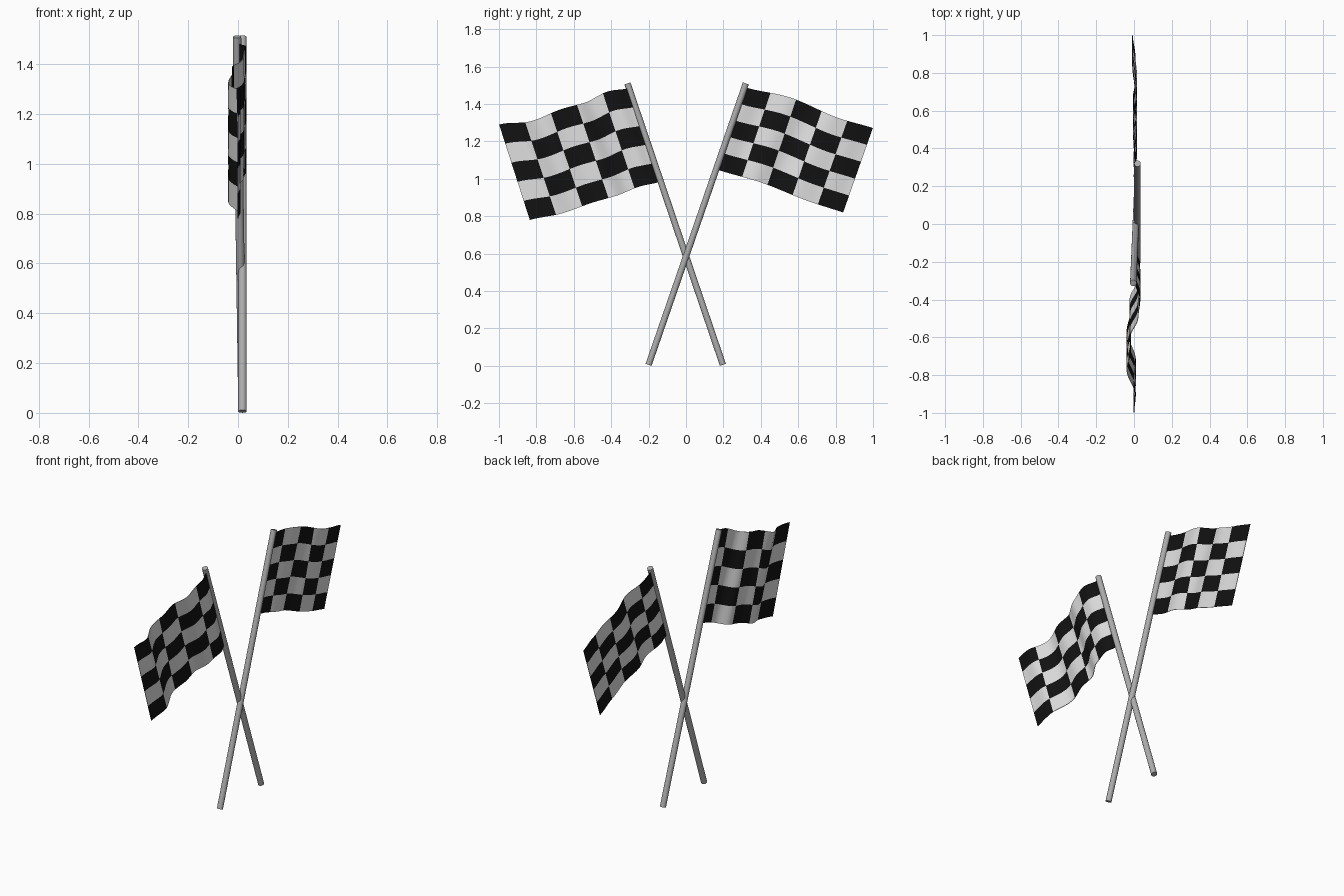
import bpy, bmesh
from mathutils import Vector

if "Cube" in bpy.data.objects:
    bpy.data.objects.remove(bpy.data.objects["Cube"])


def material(name, c):
    m = bpy.data.materials.new(name)
    m.diffuse_color = (c, c, c, 1)
    m.use_nodes = True
    m.node_tree.nodes["Principled BSDF"].inputs["Base Color"].default_value = m.diffuse_color
    return m


WHITE = material("white cloth", 0.75)
BLACK = material("black cloth", 0.006)
GREY = material("grey pole", 0.42)


def smooth(obj):
    bpy.ops.object.select_all(action='DESELECT')
    obj.select_set(True)
    bpy.context.view_layer.objects.active = obj
    bpy.ops.object.shade_smooth_by_angle(angle=0.7)


def pole(name, bottom, top, radius=0.017):
    a, b = Vector(bottom), Vector(top)
    d = b - a
    bpy.ops.mesh.primitive_cylinder_add(vertices=20, radius=radius, depth=d.length, location=(a + b) / 2)
    obj = bpy.context.object
    obj.name = name
    obj.rotation_euler = d.to_track_quat('Z', 'Y').to_euler()
    obj.data.materials.append(GREY)
    smooth(obj)


def curve(knots, t):
    """Smooth interpolation through (position, value) knots."""
    t = min(max(t, 0), 1)
    for (t0, v0), (t1, v1) in zip(knots, knots[1:]):
        if t <= t1:
            s = (t - t0) / (t1 - t0)
            return v0 + (v1 - v0) * s * s * (3 - 2 * s)
    return knots[-1][1]


def flag(name, corners, ripple, lift, shear):
    """Rippled 5 x 5 chequered cloth; corners are (y, z): pole top, outer top, outer bottom, pole bottom."""
    pt, ot, ob, pb = [Vector((0, y, z)) for y, z in corners]
    cells, su, sv = 5, 8, 4
    nu, nv = cells * su, cells * sv
    bm = bmesh.new()
    grid = []
    for j in range(nv + 1):
        v = j / nv
        row = []
        for i in range(nu + 1):
            u = i / nu
            p = pt.lerp(ot, u).lerp(pb.lerp(ob, u), v)
            p.x = curve(ripple, u + shear * (v - 0.5) * u * (1 - u) * 4)
            p.z += curve(lift, u) * (1 - 0.5 * v)
            row.append(bm.verts.new(p))
        grid.append(row)
    for j in range(nv):
        for i in range(nu):
            f = bm.faces.new((grid[j][i], grid[j][i + 1], grid[j + 1][i + 1], grid[j + 1][i]))
            f.material_index = 1 if (i // su + j // sv) % 2 == 0 else 0
    mesh = bpy.data.meshes.new(name)
    bm.to_mesh(mesh)
    bm.free()
    mesh.materials.append(WHITE)
    mesh.materials.append(BLACK)
    obj = bpy.data.objects.new(name, mesh)
    bpy.context.collection.objects.link(obj)
    # thin cloth thickness
    bpy.context.view_layer.objects.active = obj
    mod = obj.modifiers.new("thickness", 'SOLIDIFY')
    mod.thickness = 0.003
    mod.offset = 0
    bpy.ops.object.modifier_apply(modifier=mod.name)
    smooth(obj)


# crossed poles
pole("left_pole", (0.018, 0.197, 0.006), (-0.004, -0.313, 1.51))
pole("right_pole", (0.018, -0.2, 0.006), (0.018, 0.32, 1.51))

# left flag, strongly rippled
flag("left_flag",
     [(-0.305, 1.485), (-0.999, 1.29), (-0.835, 0.78), (-0.135, 0.985)],
     [(0, 0.005), (0.12, 0.032), (0.25, 0.022), (0.4, -0.022), (0.5, -0.018),
      (0.65, -0.038), (0.85, 0.008), (1, 0.0)],
     [(0, 0), (0.16, 0.014), (0.35, -0.012), (0.5, -0.01), (0.75, -0.03), (1, 0)],
     0.06)

# right flag, gently rippled
flag("right_flag",
     [(0.315, 1.49), (0.999, 1.272), (0.84, 0.82), (0.165, 1.05)],
     [(0, 0.012), (0.15, 0.0), (0.32, 0.014), (0.48, -0.004), (0.65, 0.015),
      (0.82, 0.006), (1, -0.008)],
     [(0, 0), (0.35, 0.022), (0.75, -0.006), (1, 0)],
     0.08)
